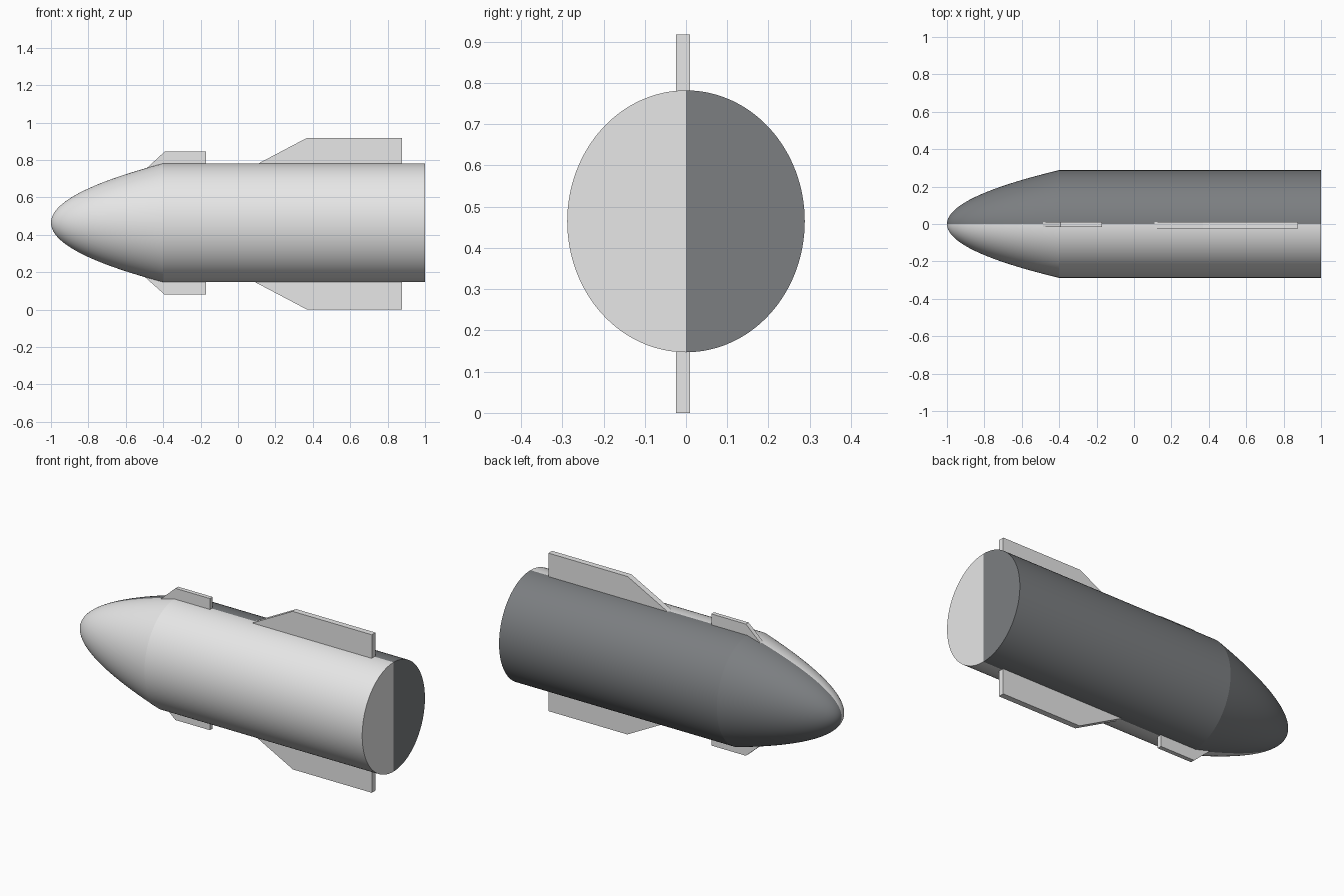
import bpy, bmesh, math

if "Cube" in bpy.data.objects:
    bpy.data.objects.remove(bpy.data.objects["Cube"])

SEG = 128
ZC, RY, RZ = 0.4645, 0.288, 0.3175
NOSE_X, JOIN_X, TAIL_X = -1.0, -0.4, 1.0


def material(name, col):
    m = bpy.data.materials.new(name)
    m.diffuse_color = (*col, 1)
    m.use_nodes = True
    m.node_tree.nodes["Principled BSDF"].inputs["Base Color"].default_value = m.diffuse_color
    return m


light = material("light grey", (0.8, 0.8, 0.8))
dark = material("dark grey", (0.2, 0.21, 0.22))


def finish(name, bm, mats):
    bmesh.ops.recalc_face_normals(bm, faces=bm.faces)
    me = bpy.data.meshes.new(name)
    bm.to_mesh(me)
    bm.free()
    for m in mats:
        me.materials.append(m)
    ob = bpy.data.objects.new(name, me)
    bpy.context.collection.objects.link(ob)
    return ob


def shell(name, stations, tip=None, cap=False):
    """Elliptical loft along x; front half light, back half dark."""
    bm = bmesh.new()
    rings = []
    for x, s in stations:
        rings.append([bm.verts.new((x, RY * s * math.sin(2 * math.pi * i / SEG),
                                    ZC + RZ * s * math.cos(2 * math.pi * i / SEG)))
                      for i in range(SEG)])
    for a, b in zip(rings, rings[1:]):
        for i in range(SEG):
            j = (i + 1) % SEG
            bm.faces.new((a[i], a[j], b[j], b[i]))
    if tip is not None:
        t = bm.verts.new((tip, 0, ZC))
        for i in range(SEG):
            bm.faces.new((t, rings[0][(i + 1) % SEG], rings[0][i]))
    for f in bm.faces:
        f.smooth = True
    if cap:
        r, h = rings[-1], SEG // 2
        bm.faces.new(r[:h + 1])
        bm.faces.new(r[h:] + r[:1])
        for e in bm.edges:
            if any(not f.smooth for f in e.link_faces):
                e.smooth = False
    for f in bm.faces:
        f.material_index = 1 if f.calc_center_median().y > 0 else 0
    return finish(name, bm, (light, dark))


# Parabolic nose and straight body
N = 28
shell("nose", [(NOSE_X + (JOIN_X - NOSE_X) * (k / N) ** 2, k / N)
               for k in range(1, N + 1)], tip=NOSE_X)
shell("body", [(JOIN_X, 1), (TAIL_X, 1)], cap=True)


def fin(name, outline, y0, y1):
    bm = bmesh.new()
    f = bm.faces.new([bm.verts.new((x, y0, z)) for x, z in outline])
    ext = bmesh.ops.extrude_face_region(bm, geom=[f])["geom"]
    bmesh.ops.translate(bm, vec=(0, y1 - y0, 0),
                        verts=[v for v in ext if isinstance(v, bmesh.types.BMVert)])
    finish(name, bm, (light,))


# Fins, their roots sunk into the hull
fin("front_fin_top", [(-0.56, 0.69), (-0.392, 0.845), (-0.17, 0.845), (-0.17, 0.69)], -0.015, 0.010)
fin("front_fin_bottom", [(-0.56, 0.23), (-0.392, 0.08), (-0.17, 0.08), (-0.17, 0.23)], -0.015, 0.010)
fin("tail_fin_top", [(0.03, 0.74), (0.368, 0.918), (0.877, 0.918), (0.877, 0.74)], -0.024, 0.010)
fin("tail_fin_bottom", [(0.01, 0.19), (0.37, 0.0), (0.877, 0.0), (0.877, 0.19)], -0.024, 0.010)
